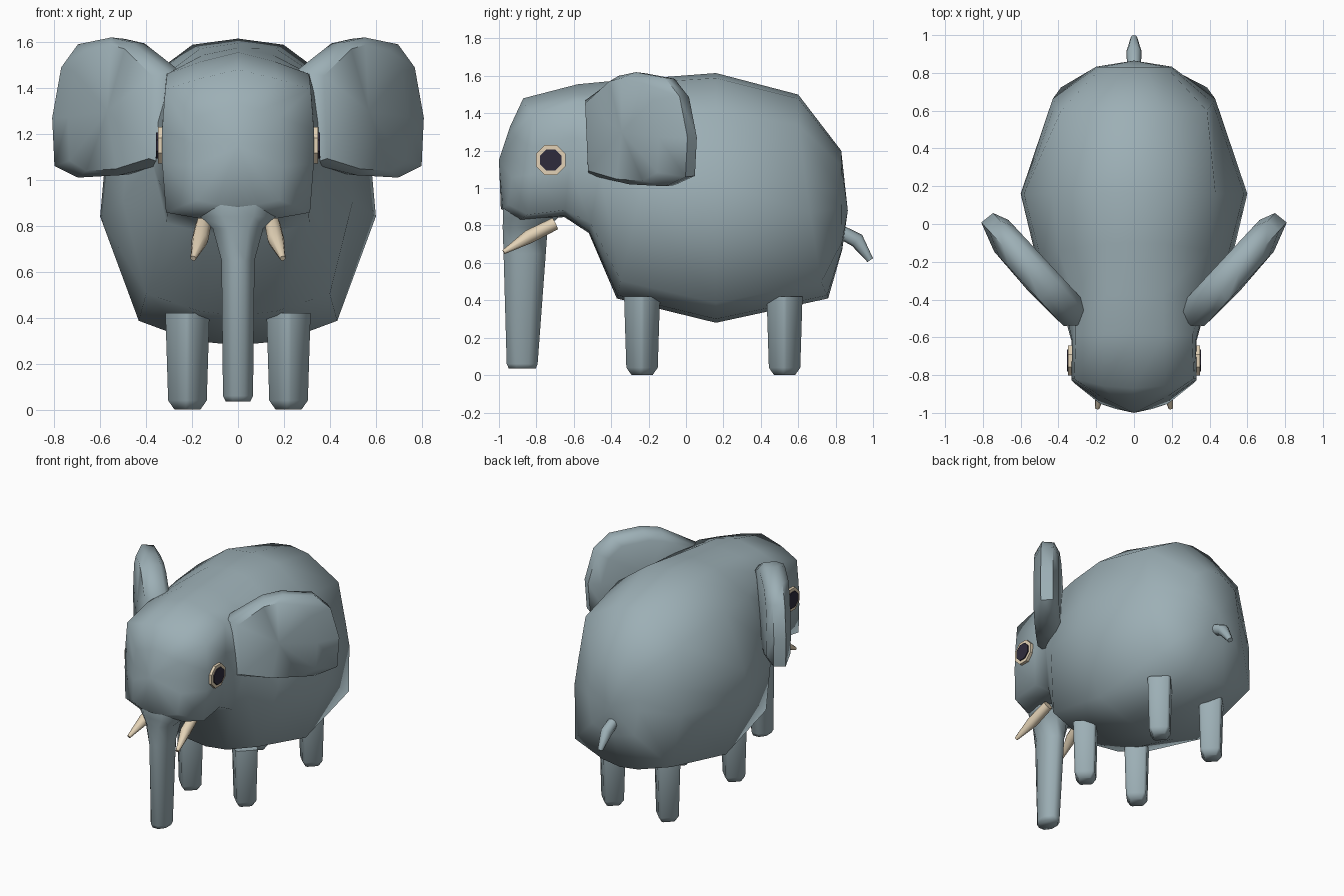
import bpy, bmesh, math
from mathutils import Vector

if "Cube" in bpy.data.objects:
    bpy.data.objects.remove(bpy.data.objects["Cube"])


def material(name, rgb):
    m = bpy.data.materials.new(name)
    m.diffuse_color = (*rgb, 1)
    m.use_nodes = True
    m.node_tree.nodes["Principled BSDF"].inputs["Base Color"].default_value = m.diffuse_color
    return m


GREY = material("grey skin", (0.335, 0.43, 0.465))
IVORY = material("ivory", (0.76, 0.64, 0.465))
DARK = material("dark pupil", (0.028, 0.024, 0.045))


def loft(name, rings, mat, start=None, end=None, angle=60):
    """Skin equal-length point rings; the ends close to a point or a flat cap."""
    bm = bmesh.new()
    vs = [[bm.verts.new(p) for p in r] for r in rings]
    n = len(vs[0])
    for a, b in zip(vs, vs[1:]):
        for i in range(n):
            j = (i + 1) % n
            bm.faces.new((a[i], a[j], b[j], b[i]))
    for ring, tip in ((vs[0], start), (vs[-1], end)):
        if tip is None:
            bm.faces.new(ring)
        else:
            c = bm.verts.new(tip)
            for i in range(n):
                bm.faces.new((ring[i], ring[(i + 1) % n], c))
    bmesh.ops.recalc_face_normals(bm, faces=bm.faces)
    me = bpy.data.meshes.new(name)
    bm.to_mesh(me)
    bm.free()
    me.materials.append(mat)
    ob = bpy.data.objects.new(name, me)
    bpy.context.collection.objects.link(ob)
    bpy.ops.object.select_all(action='DESELECT')
    ob.select_set(True)
    bpy.context.view_layer.objects.active = ob
    bpy.ops.object.shade_smooth_by_angle(angle=math.radians(angle))
    return ob


def tube(name, path, mat, sides=8):
    """Tapered round tube in a vertical plane; path holds (x, y, z, radius)."""
    pts = [Vector(p[:3]) for p in path]
    rings = []
    for i, p in enumerate(pts):
        t = (pts[min(i + 1, len(pts) - 1)] - pts[max(i - 1, 0)]).normalized()
        u = t.cross(Vector((0, 0, 1))).normalized()
        w = t.cross(u)
        rings.append([p + path[i][3] * (u * math.cos(a) + w * math.sin(a))
                      for a in (math.tau * k / sides for k in range(sides))])
    return loft(name, rings, mat)


# Half cross-sections, top to bottom: (share of half width, share of height)
HEAD = [(0, 1), (.5, .94), (.96, .87), (1, .6), (1, .38), (.95, .05), (.5, .01), (0, 0)]


def section(yt, zt, yb, zb, w, k, bow=0, corner=.71):
    """Ring from top (yt, zt) to bottom (yb, zb); k blends head to body shape."""
    body = [(0, 1), (.33, .98), (corner, .85), (.97, .57),
            (1, .42), (corner, .08), (.33, .015), (0, 0)]
    half = []
    for (hx, ht), (bx, bt) in zip(HEAD, body):
        x, t = hx + (bx - hx) * k, ht + (bt - ht) * k
        half.append((x * w, yb + (yt - yb) * t + bow * x * x, zb + (zt - zb) * t))
    return half + [(-x, y, z) for x, y, z in half[-2:0:-1]]


# Head and body in one skin
loft("head_and_body", [
    section(-.94, 1.33, -.99, .89, .19, 0, .04),
    section(-.87, 1.48, -.90, .825, .33, 0, .06),
    section(-.58, 1.555, -.65, .845, .33, .1),
    section(-.37, 1.575, -.52, .76, .375, .5),
    section(-.10, 1.595, -.37, .41, .50, 1, 0, .8),
    section(.16, 1.615, .16, .28, .60, 1, 0, .72),
    section(.60, 1.50, .76, .41, .43, 1, -.03, .9),
    section(.83, 1.20, .835, .67, .20, 1, 0, .85),
], GREY, start=(0, -1.0, 1.15), end=(0, .865, .88), angle=85)

# Trunk, flaring into the face: z, front y, back y, half width
TRUNK = [(1.08, -.95, -.70, .20), (.92, -.985, -.66, .20), (.84, -.985, -.68, .17),
         (.79, -.985, -.735, .115), (.65, -.98, -.745, .075),
         (.06, -.962, -.79, .068), (.035, -.95, -.80, .055)]
loft("trunk", [[(w * 1.04 * math.cos(a), (f + b) / 2 + (b - f) / 2 * 1.04 * math.sin(a), z)
                for a in (math.tau * (k + .5) / 8 for k in range(8))]
               for z, f, b, w in TRUNK], GREY, angle=80)

# Legs with a diamond section, corners slightly blunted
for part, cy in (("front_leg", -.235), ("back_leg", .527)):
    for s in (-1, 1):
        rings = []
        for z, r in ((.42, .096), (.04, .084), (0, .056)):
            c = r * .12
            rings.append([(s * .22 + x, cy + y, z) for x, y in (
                (r, -c), (r, c), (c, r), (-c, r), (-r, c), (-r, -c), (-c, -r), (c, -r))])
        loft(part, rings, GREY, angle=80)

# Ears: outline in the slanted ear plane (u outwards, z up), with a thick blunt rim
EAR = [(-.38, 1.47), (-.13, 1.60), (0, 1.62), (.22, 1.59), (.33, 1.49),
       (.39, 1.27), (.375, 1.06), (.22, 1.01), (-.05, 1.02), (-.35, 1.07)]
for s in (-1, 1):
    def ear_point(u, z, n):
        return (s * (.53 + .68 * u + .73 * n), -.24 + .73 * u - .68 * n, z)
    rings = [[ear_point(-.2 + (u + .2) * ku, 1.30 + (z - 1.30) * kz, n) for u, z in EAR]
             for ku, kz, n in ((.70, .90, .09), (.97, 1, .035), (.96, .98, -.045),
                               (.82, .82, -.08))]
    loft("ear", rings, GREY, start=ear_point(-.05, 1.30, .10), end=ear_point(-.02, 1.30, -.075))

# Eyes: pale octagonal discs with dark pupils
for s in (-1, 1):
    for name, r, x0, x1, mat in (("eye_ring", .086, .30, .349, IVORY),
                                 ("pupil", .062, .348, .356, DARK)):
        rings = [[(s * x, -.723 + r * math.cos(a), 1.15 + r * math.sin(a))
                  for a in (math.tau * (k + .5) / 8 for k in range(8))] for x in (x0, x1)]
        loft(name, rings, mat, angle=30)

# Tusks
for s in (-1, 1):
    tube("tusk", [(s * .15, -.70, .81, .034), (s * .165, -.84, .74, .037),
                  (s * .195, -.975, .658, .012)], IVORY)

# Tail
tube("tail", [(0, .81, .775, .036), (0, .915, .72, .04), (0, .985, .615, .018)], GREY)
